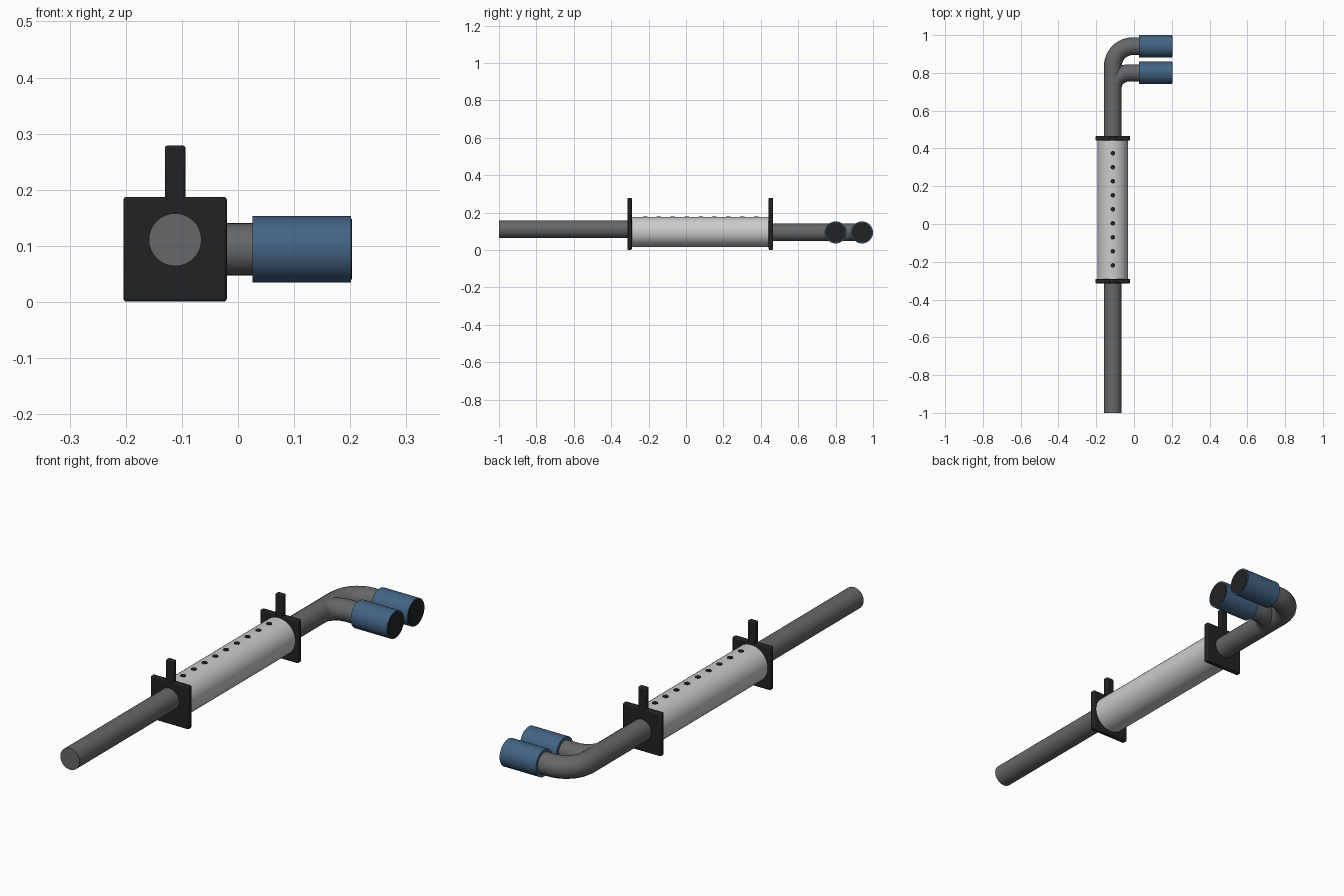
import bpy
from math import pi, sin, cos

if "Cube" in bpy.data.objects:
    bpy.data.objects.remove(bpy.data.objects["Cube"])

X = -0.112      # pipe axis
ZC = 0.094      # height of muffler and tail axis


def material(name, rgb):
    m = bpy.data.materials.new(name)
    m.diffuse_color = (*rgb, 1)
    m.use_nodes = True
    m.node_tree.nodes["Principled BSDF"].inputs["Base Color"].default_value = m.diffuse_color
    return m


STEEL = material("dark_steel", (0.13, 0.135, 0.14))
SILVER = material("silver", (0.58, 0.6, 0.6))
BLACK = material("black", (0.015, 0.016, 0.017))
BLUE = material("blue", (0.055, 0.125, 0.23))


def finish(name, mat):
    ob = bpy.context.object
    ob.name = name
    ob.data.materials.append(mat)
    bpy.ops.object.shade_smooth_by_angle(angle=pi / 5)
    return ob


def cylinder(name, loc, r, length, axis, mat, sides=32):
    rot = {'x': (0, pi / 2, 0), 'y': (pi / 2, 0, 0), 'z': (0, 0, 0)}[axis]
    bpy.ops.mesh.primitive_cylinder_add(vertices=sides, radius=r, depth=length,
                                        location=loc, rotation=rot)
    return finish(name, mat)


def box(name, loc, size, mat):
    bpy.ops.mesh.primitive_cube_add(size=1, location=loc)
    ob = bpy.context.object
    ob.scale = size
    bpy.ops.object.transform_apply(location=False, rotation=False, scale=True)
    bev = ob.modifiers.new("bevel", 'BEVEL')
    bev.width, bev.segments = 0.005, 2
    return finish(name, mat)


def bent_pipe(name, y0, y1, bend, x_end, r):
    # straight run along y, quarter bend, then run along x
    pts = [(X, y0)]
    for i in range(13):
        a = pi / 2 * i / 12
        pts.append((X + bend - bend * cos(a), y1 - bend + bend * sin(a)))
    pts.append((x_end, y1))
    cu = bpy.data.curves.new(name, 'CURVE')
    cu.dimensions = '3D'
    cu.bevel_depth, cu.bevel_resolution, cu.use_fill_caps = r, 6, True
    sp = cu.splines.new('POLY')
    sp.points.add(len(pts) - 1)
    for p, (x, y) in zip(sp.points, pts):
        p.co = (x, y, ZC, 1)
    ob = bpy.data.objects.new(name, cu)
    bpy.context.collection.objects.link(ob)
    bpy.ops.object.select_all(action='DESELECT')
    ob.select_set(True)
    bpy.context.view_layer.objects.active = ob
    bpy.ops.object.convert(target='MESH')
    finish(name, STEEL)


# inlet pipe and muffler body
cylinder("inlet_pipe", (X, -0.645, 0.111), 0.047, 0.71, 'y', STEEL)
cylinder("muffler_body", (X, 0.075, 0.097), 0.08, 0.745, 'y', SILVER, 40)

# row of holes on top of the muffler
for i in range(9):
    cylinder(f"muffler_hole_{i + 1}", (X, -0.219 + 0.0742 * i, 0.171),
             0.012, 0.016, 'z', BLACK, 16)

# end plates with hanger tabs
for side, y in (("front", -0.302), ("rear", 0.454)):
    box(f"{side}_plate", (X, y, ZC), (0.184, 0.024, 0.187), BLACK)
    box(f"{side}_hanger", (X, y, 0.225), (0.037, 0.024, 0.108), BLACK)

# twin tail pipes with coloured tips
for side, y, y0, bend, r in (("rear", 0.941, 0.455, 0.105, 0.047),
                             ("front", 0.800, 0.62, 0.085, 0.0455)):
    bent_pipe(f"{side}_tail_pipe", y0, y, bend, 0.05, r)
    cylinder(f"{side}_tip", (0.1135, y, ZC), 0.059, 0.175, 'x', BLUE)
    cylinder(f"{side}_tip_opening", (0.193, y, ZC), 0.054, 0.02, 'x', BLACK)
